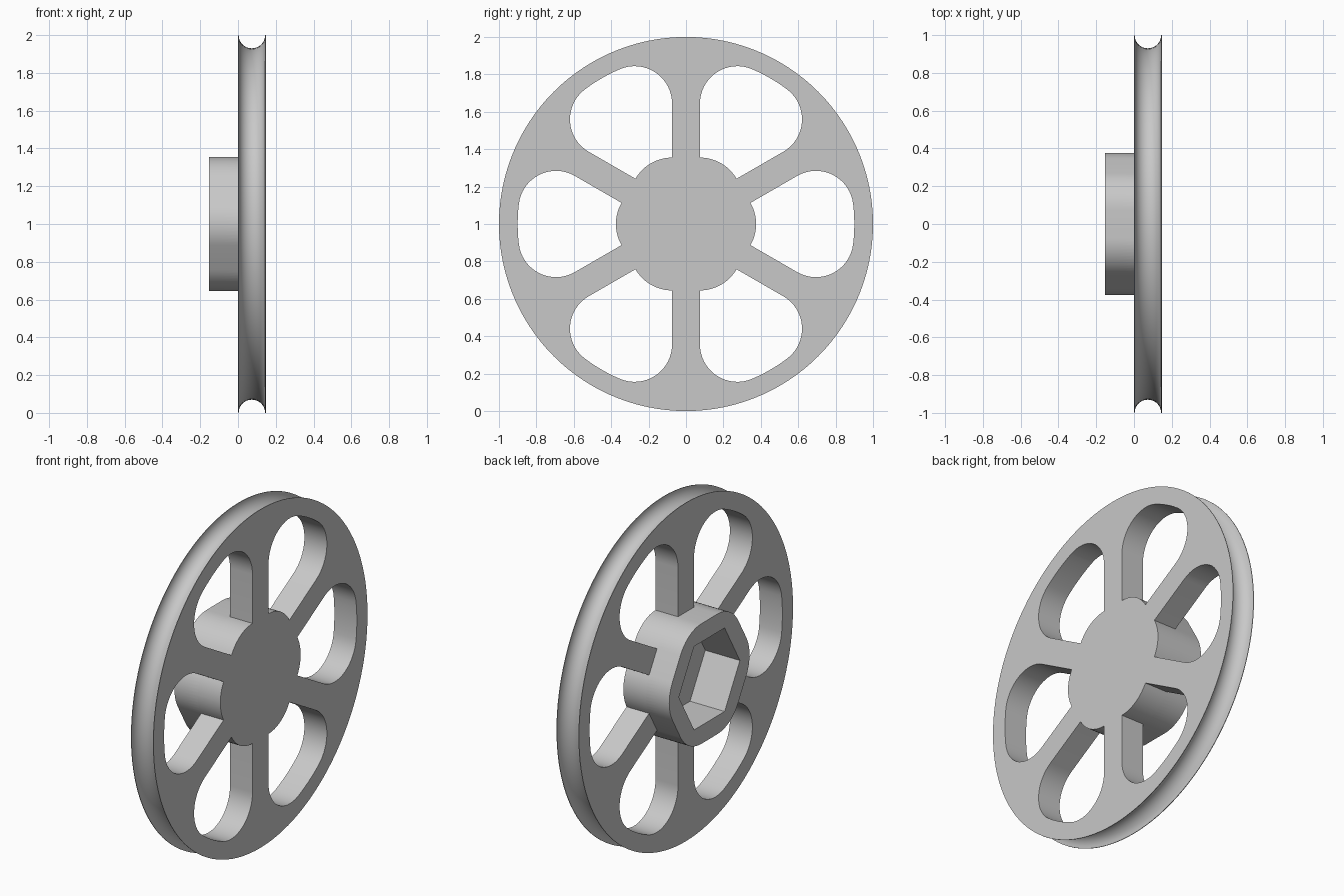
import bpy
import bmesh
from math import sin, cos, pi, radians, sqrt, atan2, degrees

cube = bpy.data.objects.get("Cube")
if cube:
    bpy.data.objects.remove(cube, do_unlink=True)

CENTRE_Z = 1.0
BACK, FRONT, HUB_END = 0.0, 0.147, -0.153   # positions along the axle
HALF_SPOKE = 0.0745
HUB_FILLET = 0.226
WINDOW_FILLET, WINDOW_RADIUS = 0.2, 0.9
HEX_RADIUS, HEX_FLOOR = 0.285, 0.0735

grey = bpy.data.materials.new("light grey")
grey.use_nodes = True
grey.diffuse_color = (0.58, 0.58, 0.58, 1)
grey.node_tree.nodes["Principled BSDF"].inputs["Base Color"].default_value = grey.diffuse_color


def arc(cy, cz, r, start, end, steps):
    """Points (y, z) along an arc, angles in degrees."""
    angles = [radians(start + (end - start) * i / steps) for i in range(steps + 1)]
    return [(cy + r * cos(a), cz + r * sin(a)) for a in angles]


def turned(points, degrees_):
    c, s = cos(radians(degrees_)), sin(radians(degrees_))
    return [(y * c - z * s, y * s + z * c) for y, z in points]


def add_loft(bm, rings):
    """Closed solid through matching rings of (x, y, z) points."""
    loops = [[bm.verts.new((x, y, z + CENTRE_Z)) for x, y, z in ring] for ring in rings]
    n = len(loops[0])
    for a, b in zip(loops, loops[1:]):
        for i in range(n):
            j = (i + 1) % n
            bm.faces.new((a[i], a[j], b[j], b[i]))
    bm.faces.new(loops[0][::-1])
    bm.faces.new(loops[-1])


def add_prism(bm, outline, x0, x1):
    add_loft(bm, [[(x, y, z) for y, z in outline] for x in (x0, x1)])


def finish(name, bm):
    bmesh.ops.recalc_face_normals(bm, faces=bm.faces)
    mesh = bpy.data.meshes.new(name)
    bm.to_mesh(mesh)
    bm.free()
    mesh.materials.append(grey)
    obj = bpy.data.objects.new(name, mesh)
    bpy.context.collection.objects.link(obj)
    return obj


# Pulley wheel: disc with a half-round rope groove in the rim
mid, groove = (BACK + FRONT) / 2, 0.07
profile = [(BACK, 1.0)]
profile += [(mid - groove * cos(pi * i / 16), 1 - groove * sin(pi * i / 16)) for i in range(17)]
profile += [(FRONT, 1.0)]
bm = bmesh.new()
add_loft(bm, [[(x, y, z) for y, z in arc(0, 0, r, 0, 360, 120)[:-1]] for x, r in profile])
wheel = finish("pulley_wheel", bm)

# Hub boss: hexagon with generously rounded corners
corner = 2 * HALF_SPOKE
outline = []
for k in range(6):
    outline += turned(arc(corner, 0, HUB_FILLET, -30, 30, 12), 60 * k)
bm = bmesh.new()
add_prism(bm, outline, HUB_END, BACK)
hub = finish("hub", bm)

# Cutter: six rounded windows and the blind hexagonal socket
fy = HALF_SPOKE + WINDOW_FILLET
fz = sqrt((WINDOW_RADIUS - WINDOW_FILLET) ** 2 - fy ** 2)
tilt = 60 - degrees(atan2(fz, fy))          # negative: fillet centre beyond the window axis
upper = turned([(fy, fz)], -60)[0]
window = arc(upper[0], -upper[1], WINDOW_FILLET, -120, tilt, 16)
window += arc(0, 0, WINDOW_RADIUS, tilt, -tilt, 6)[1:-1]
window += arc(upper[0], upper[1], WINDOW_FILLET, -tilt, 120, 16)
window += arc(corner, 0, HUB_FILLET, 30, -30, 12)
bm = bmesh.new()
for k in range(6):
    add_prism(bm, turned(window, 60 * k), BACK - 0.1, FRONT + 0.1)
add_prism(bm, arc(0, 0, HEX_RADIUS, 0, 360, 6)[:-1], HUB_END - 0.1, HEX_FLOOR)
cutter = finish("cutter", bm)
cutter.hide_render = True

# Cut both parts, then shade with crisp edges
for part in (wheel, hub):
    mod = part.modifiers.new("openings", "BOOLEAN")
    mod.operation, mod.solver, mod.object = "DIFFERENCE", "EXACT", cutter
    bpy.ops.object.select_all(action="DESELECT")
    part.select_set(True)
    bpy.context.view_layer.objects.active = part
    bpy.ops.object.modifier_apply(modifier=mod.name)
    bpy.ops.object.shade_smooth_by_angle(angle=radians(30))
bpy.data.objects.remove(cutter, do_unlink=True)
